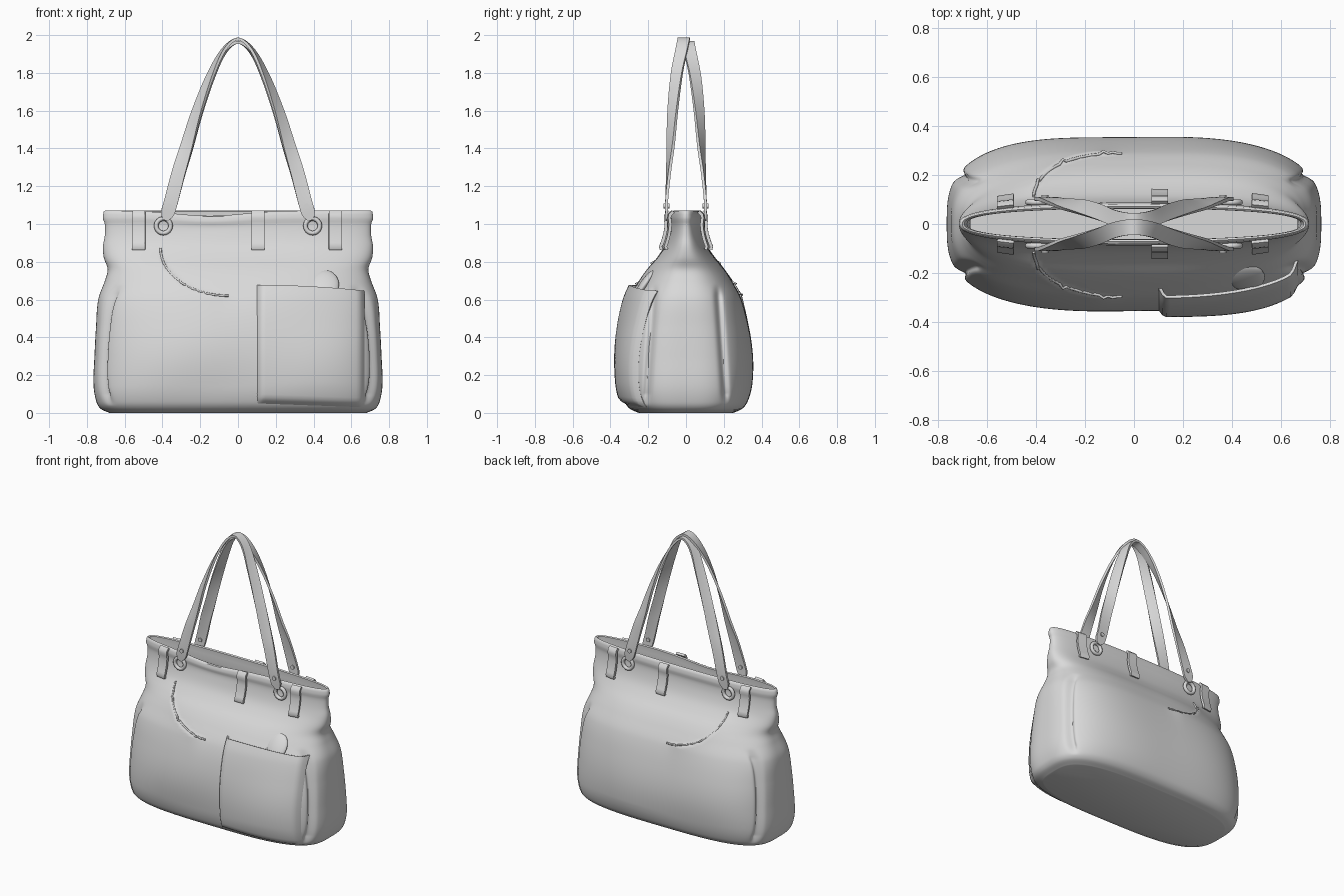
import bpy, bmesh, math
from mathutils import Vector

cube = bpy.data.objects.get("Cube")
if cube:
    bpy.data.objects.remove(cube, do_unlink=True)

GREY = (0.7, 0.7, 0.7, 1)
mat = bpy.data.materials.new("light grey leather")
mat.use_nodes = True
mat.diffuse_color = GREY
mat.node_tree.nodes["Principled BSDF"].inputs["Base Color"].default_value = GREY


def spline(keys, u):
    """Smooth interpolation through rows of (parameter, values...)."""
    u = min(max(u, keys[0][0]), keys[-1][0])
    i = 0
    while i < len(keys) - 2 and u > keys[i + 1][0]:
        i += 1

    def slope(j, c):
        p, q = keys[max(j - 1, 0)], keys[min(j + 1, len(keys) - 1)]
        return (q[c] - p[c]) / (q[0] - p[0])
    k0, k1 = keys[i], keys[i + 1]
    h = k1[0] - k0[0]
    t = (u - k0[0]) / h
    out = []
    for c in range(1, len(k0)):
        out.append((1 + 2 * t) * (1 - t) ** 2 * k0[c] + t * (1 - t) ** 2 * h * slope(i, c)
                   + t * t * (3 - 2 * t) * k1[c] - t * t * (1 - t) * h * slope(i + 1, c))
    return out


def gauss(d, w):
    return math.exp(-(d / w) ** 2)


def finish(ob, thickness=0):
    ob.data.materials.append(mat)
    for p in ob.data.polygons:
        p.use_smooth = True
    if thickness:
        m = ob.modifiers.new("thickness", "SOLIDIFY")
        m.thickness, m.offset = thickness, 0
    m = ob.modifiers.new("crisp edges", "EDGE_SPLIT")
    m.split_angle = math.radians(45)
    return ob


def grid(name, rows, closed=False, caps=False, thickness=0):
    """Skin rows of points into a surface."""
    bm = bmesh.new()
    vs = [[bm.verts.new(p) for p in row] for row in rows]
    n = len(rows[0])
    for a, b in zip(vs, vs[1:]):
        for j in range(n if closed else n - 1):
            k = (j + 1) % n
            bm.faces.new((a[j], a[k], b[k], b[j]))
    if caps:
        bm.faces.new(vs[0])
        bm.faces.new(vs[-1])
    bmesh.ops.recalc_face_normals(bm, faces=bm.faces)
    me = bpy.data.meshes.new(name)
    bm.to_mesh(me)
    bm.free()
    ob = bpy.data.objects.new(name, me)
    bpy.context.collection.objects.link(ob)
    return finish(ob, thickness)


# Bag body: height, half width, half depth
PROFILE = [(0, .68, .25), (.02, .725, .295), (.06, .75, .325), (.15, .765, .347),
           (.3, .76, .355), (.45, .752, .338), (.6, .74, .298), (.7, .705, .245),
           (.76, .69, .205), (.82, .71, .155), (.88, .715, .115), (.94, .705, .093),
           (1, .705, .083), (1.03, .716, .088), (1.07, .71, .08)]
TOP = 1.065
SLIT_X, SLIT_Z, SLIT_W, SLIT_H = -.05, .87, .36, .25


def power(z):
    return 3.3 - .9 * z / TOP


def bulge(x, z, side):
    """Soft cloth folds and the raised edge of the slit pocket."""
    fade = max(0, min(1, z / .15, (.95 - z) / .2))
    d = .006 * fade * math.sin(5 * x + 3 * z * side) * math.cos(6 * z - 2 * x)
    if x < SLIT_X and z < SLIT_Z:
        r = math.hypot((x - SLIT_X) / SLIT_W, (z - SLIT_Z) / SLIT_H)
        if r > 1:
            d += .014 * math.exp(-4 * (r - 1)) * min(1, (SLIT_Z - z) / .06, (SLIT_X - x) / .1)
    return d


def surface(x, z, side, lift=0.0):
    a, b = spline(PROFILE, z)
    n = power(z)
    y = b * max(0, 1 - min(1, abs(x) / a) ** n) ** (1 / n)
    return Vector((x, side * (y + bulge(x, z, side) + lift), z))


def body_point(t, z, inset):
    a, b = spline(PROFILE, z)
    n = power(z)
    c, s = math.cos(t), math.sin(t)
    x = (a - inset) * math.copysign(abs(c) ** (2 / n), c)
    y = (b - inset) * math.copysign(abs(s) ** (2 / n), s)
    side = 1 if y > 0 else -1
    if inset == 0:
        y += side * bulge(x, z, side) * min(1, abs(s) * 2)
        # Groove between side panel and main panels
        if abs(x) > .5:
            seam = .215 - .07 * z
            depth = max(0, min(1, (z - .04) / .06, (.68 - z) / .06))
            x -= math.copysign(.028 * depth * gauss(abs(y) - seam, .018), x)
    if side < 0:
        z -= .025 * gauss(x + .15, .25) * max(0, (z - .95) / .11)
    return (x, y, z)


SEG, ROWS = 256, 100
levels = [(TOP * (i / ROWS) ** 1.3, 0) for i in range(ROWS + 1)]
levels += [(TOP + .006, .008), (TOP, .018)]
levels += [(TOP - .04 * i, .022) for i in range(1, 20)]
grid("bag_body", [[body_point(2 * math.pi * j / SEG, z, inset) for j in range(SEG)]
                  for z, inset in levels], closed=True, caps=True)

# Front patch pocket, gaping slightly at the top
rows = []
for i in range(41):
    v = i / 40
    row = []
    for j in range(41):
        u = j / 40
        x = .105 + .56 * u
        z = .055 + v * (.62 - .03 * u * u) - .02 * u * (1 - v)
        edge = min(1, min(u, 1 - u) / .05, v / .05)
        row.append(surface(x, z, -1, -.006 + (.026 + .014 * v ** 6) * edge ** .5))
    rows.append(row)
grid("front_pocket", rows, thickness=.012)

# Rounded tongue peeking from the pocket
bpy.ops.mesh.primitive_uv_sphere_add(segments=24, ring_count=12, radius=1,
                                     location=surface(.46, .68, -1, -.005))
tongue = bpy.context.object
tongue.name = "pocket_tongue"
tongue.scale = (.075, .025, .09)
tongue.rotation_euler.x = -.6
finish(tongue)


def tube(name, points, radius):
    cu = bpy.data.curves.new(name, "CURVE")
    cu.dimensions = "3D"
    cu.bevel_depth, cu.bevel_resolution, cu.use_fill_caps = radius, 2, True
    sp = cu.splines.new("POLY")
    sp.points.add(len(points) - 1)
    for p, co in zip(sp.points, points):
        p.co = (*co, 1)
    cu.materials.append(mat)
    bpy.context.collection.objects.link(bpy.data.objects.new(name, cu))


# Strap half, from base to top: parameter, x, y, z, twist
STRAP = [(0, .385, .1, 1.02, 0), (.08, .36, .103, 1.1, 0), (.25, .315, .092, 1.27, 10),
         (.38, .275, .082, 1.4, 25), (.58, .215, .07, 1.6, 45), (.79, .14, .048, 1.8, 65),
         (.92, .07, .022, 1.93, 82), (1, 0, .012, 1.98, 90)]
STRAP += [(2 - u, -x, y, z, w) for u, x, y, z, w in STRAP[-2::-1]]


def strap(name, side, drop):
    rows, n = [], 120
    for i in range(n + 1):
        u = 2 * i / n
        x, y, z, twist = spline(STRAP, u)
        p, q = spline(STRAP, u - .01), spline(STRAP, u + .01)
        t = Vector((q[0] - p[0], 0, q[2] - p[2])).normalized()
        w = math.radians(twist)
        across = Vector((-t.z, 0, t.x)) * math.cos(w) + Vector((0, side, 0)) * math.sin(w)
        end = min(1, min(u, 2 - u) / .04)
        half = (.037 - .005 * math.sin(w)) * math.sqrt(.15 + .85 * end)
        centre = Vector((x, side * y, z - drop * math.sin(w)))
        rows.append([centre + across * half * k / 2 for k in range(-2, 3)])
    grid(name, rows, thickness=.015)


for side, label in ((-1, "front"), (1, "back")):
    strap(label + "_strap", side, 0 if side < 0 else .018)
    # Lip of the curved slit pocket
    arc = [math.radians(180 + 3 * k) for k in range(31)]
    tube(label + "_slit_lip", [surface(SLIT_X + SLIT_W * math.cos(t),
                                       SLIT_Z + SLIT_H * math.sin(t), side, .004)
                               for t in arc], .006)
    # Belt loops around the top
    for k, x in enumerate((-.525, .105, .515)):
        rows = [[surface(x + .034 * s, .865 + .2 * i / 12, side,
                         .022 if 0 < i < 12 else .008) for s in (-1, 0, 1)]
                for i in range(13)]
        grid(f"{label}_belt_loop_{k + 1}", rows, thickness=.016)
    # Strap rings and rivets
    for x, hand in ((-.395, "right"), (.395, "left")):
        bpy.ops.mesh.primitive_torus_add(major_radius=.038, minor_radius=.012,
                                         major_segments=32, minor_segments=10,
                                         location=surface(x, .99, side, .014),
                                         rotation=(math.pi / 2, 0, 0))
        bpy.context.object.name = f"{label}_{hand}_ring"
        finish(bpy.context.object)
        bpy.ops.mesh.primitive_cylinder_add(vertices=20, radius=.014, depth=.03,
                                            location=(x * .92, side * .103, 1.095),
                                            rotation=(math.pi / 2, 0, 0))
        bpy.context.object.name = f"{label}_{hand}_rivet"
        finish(bpy.context.object)
